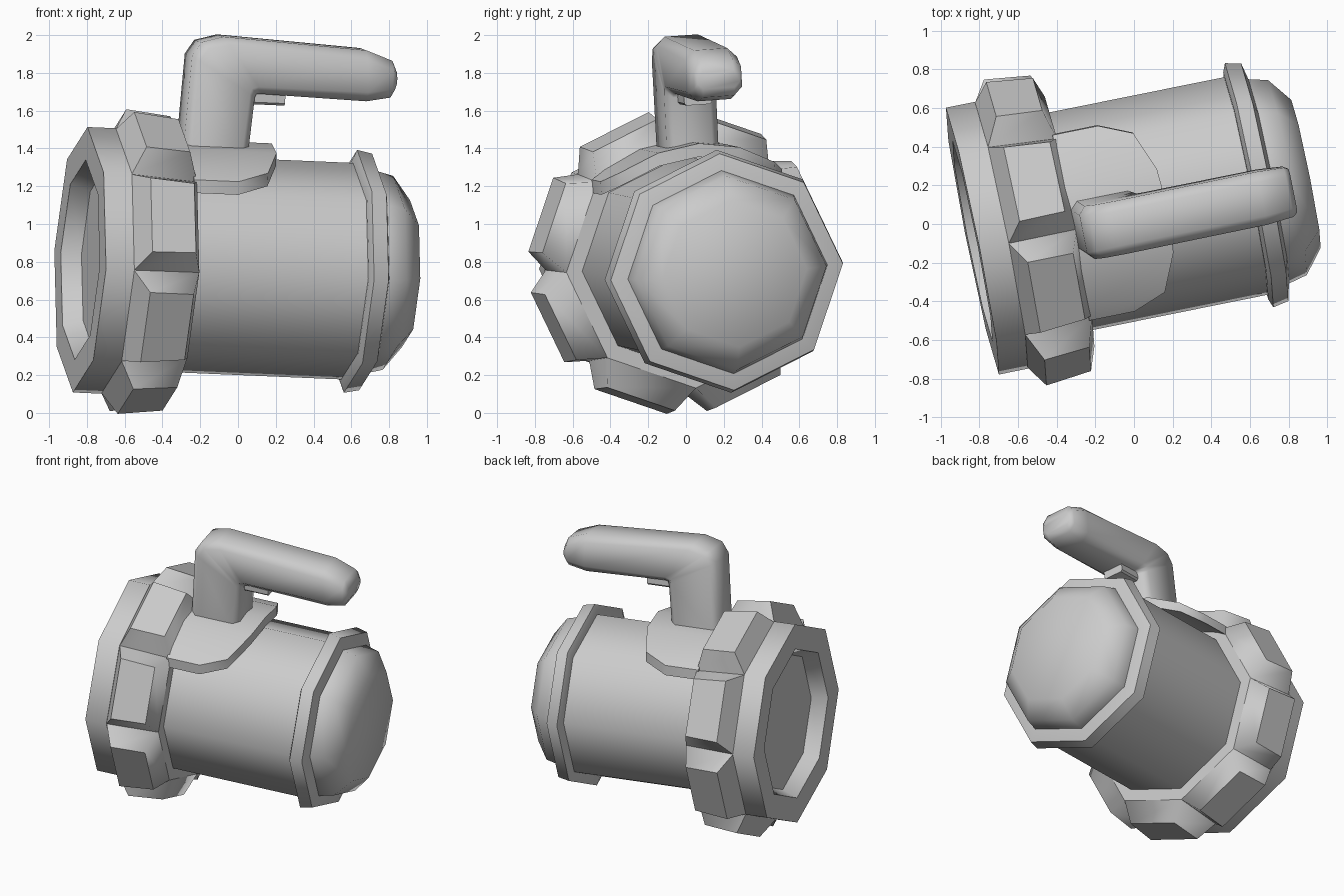
import bpy, bmesh, math
from mathutils import Matrix, Vector

if "Cube" in bpy.data.objects:
    bpy.data.objects.remove(bpy.data.objects["Cube"])

grey = bpy.data.materials.new("plain_grey")
grey.use_nodes = True
COLOUR = (0.6, 0.6, 0.6, 1)
grey.diffuse_color = COLOUR
grey.node_tree.nodes["Principled BSDF"].inputs["Base Color"].default_value = COLOUR

# The lamp lies along its local x axis, then the whole is tilted into its pose
POSE = (Matrix.Translation((0, 0.08, 0.775))
        @ Matrix.Rotation(math.radians(11.4), 4, 'Z')
        @ Matrix.Rotation(math.radians(2.4), 4, 'Y')
        @ Matrix.Rotation(math.radians(4), 4, 'X'))
SIDES = 8


def finish(name, bm, angle=50):
    bmesh.ops.recalc_face_normals(bm, faces=bm.faces)
    bm.transform(POSE)
    mesh = bpy.data.meshes.new(name)
    bm.to_mesh(mesh)
    bm.free()
    mesh.materials.append(grey)
    obj = bpy.data.objects.new(name, mesh)
    bpy.context.collection.objects.link(obj)
    bpy.ops.object.select_all(action='DESELECT')
    bpy.context.view_layer.objects.active = obj
    obj.select_set(True)
    bpy.ops.object.shade_smooth_by_angle(angle=math.radians(angle))


def loft(loops):
    """Skin a row of equal loops and cap both ends; returns bmesh and side faces."""
    bm = bmesh.new()
    rows = [[bm.verts.new(p) for p in loop] for loop in loops]
    sides = []
    for a, b in zip(rows, rows[1:]):
        for i in range(len(a)):
            j = (i + 1) % len(a)
            sides.append(bm.faces.new((a[i], a[j], b[j], b[i])))
    bm.faces.new(rows[0])
    bm.faces.new(rows[-1])
    bmesh.ops.recalc_face_normals(bm, faces=bm.faces)
    return bm, sides


def octagons(profile):
    """Turn (position, radius) pairs into octagons around the lamp axis."""
    step = math.tau / SIDES
    return [[(s, r * math.cos(k * step), r * math.sin(k * step)) for k in range(SIDES)]
            for s, r in profile]


# Barrel, rear ring and domed rear end
finish("barrel", loft(octagons([(-0.4, 0.575), (0.65, 0.575)]))[0])
finish("rear_ring", loft(octagons([(0.59, 0.6), (0.608, 0.645), (0.69, 0.628), (0.712, 0.535)]))[0])
finish("rear_dome", loft(octagons([(0.66, 0.54), (0.71, 0.54), (0.81, 0.515), (0.908, 0.39)]))[0], 60)

# Lens rim with its recess
finish("lens_rim", loft(octagons([(-0.75, 0.485), (-0.853, 0.53), (-0.853, 0.705), (-0.7, 0.705)]))[0])

# Collar with a raised, crisply bordered lug on every side
bm, sides = loft(octagons([(-0.7, 0.7), (-0.34, 0.66)]))
bmesh.ops.inset_individual(bm, faces=sides, thickness=0.085, depth=0.142)
for face in sides + [f for f in bm.faces if len(f.verts) == SIDES]:
    for edge in face.edges:
        edge.smooth = False
finish("lug_collar", bm, 80)

# Saddle plate arched over the barrel under the handle
RIM = [(-0.49, -0.12), (-0.42, 0.05), (-0.22, 0.13), (0, 0.145),
       (0.22, 0.13), (0.42, 0.05), (0.49, -0.12)]
plate = []
for t, end in RIM:
    top = 0.66 - 0.75 * t * t
    plate.append([(-0.36, t, top), (end, t, top), (end, t, top - 0.07), (-0.36, t, top - 0.07)])
finish("saddle_plate", loft(plate)[0])


def handle_loop(outer, inner, half, chamfer):
    """Chamfered section spanning from an outer to an inner point."""
    o, i = Vector((outer[0], 0, outer[1])), Vector((inner[0], 0, inner[1]))
    along = (i - o).normalized() * chamfer
    flat = half - chamfer
    corners = [(o, -flat), (o, flat), (o + along, half), (i - along, half),
               (i, flat), (i, -flat), (i - along, -half), (o + along, -half)]
    return [(p.x, y, p.z) for p, y in corners]


# Handle: a post bending into a blunt grip
HANDLE = [((-0.35, 0.6), (0.0, 0.6), 0.14, 0.04),
          ((-0.33, 1.11), (0.02, 0.905), 0.14, 0.04),
          ((-0.285, 1.185), (0.03, 0.925), 0.14, 0.045),
          ((-0.165, 1.22), (0.06, 0.925), 0.14, 0.05),
          ((0.61, 1.18), (0.625, 0.91), 0.14, 0.05),
          ((0.755, 1.13), (0.755, 0.935), 0.13, 0.045),
          ((0.782, 1.07), (0.778, 0.98), 0.115, 0.03)]
finish("handle", loft([handle_loop(*h) for h in HANDLE])[0], 55)

# Trigger button under the grip
trigger = [handle_loop((s, 0.95), (s, 0.867), 0.075, 0.012) for s in (-0.05, 0.19)]
finish("trigger", loft(trigger)[0], 40)
